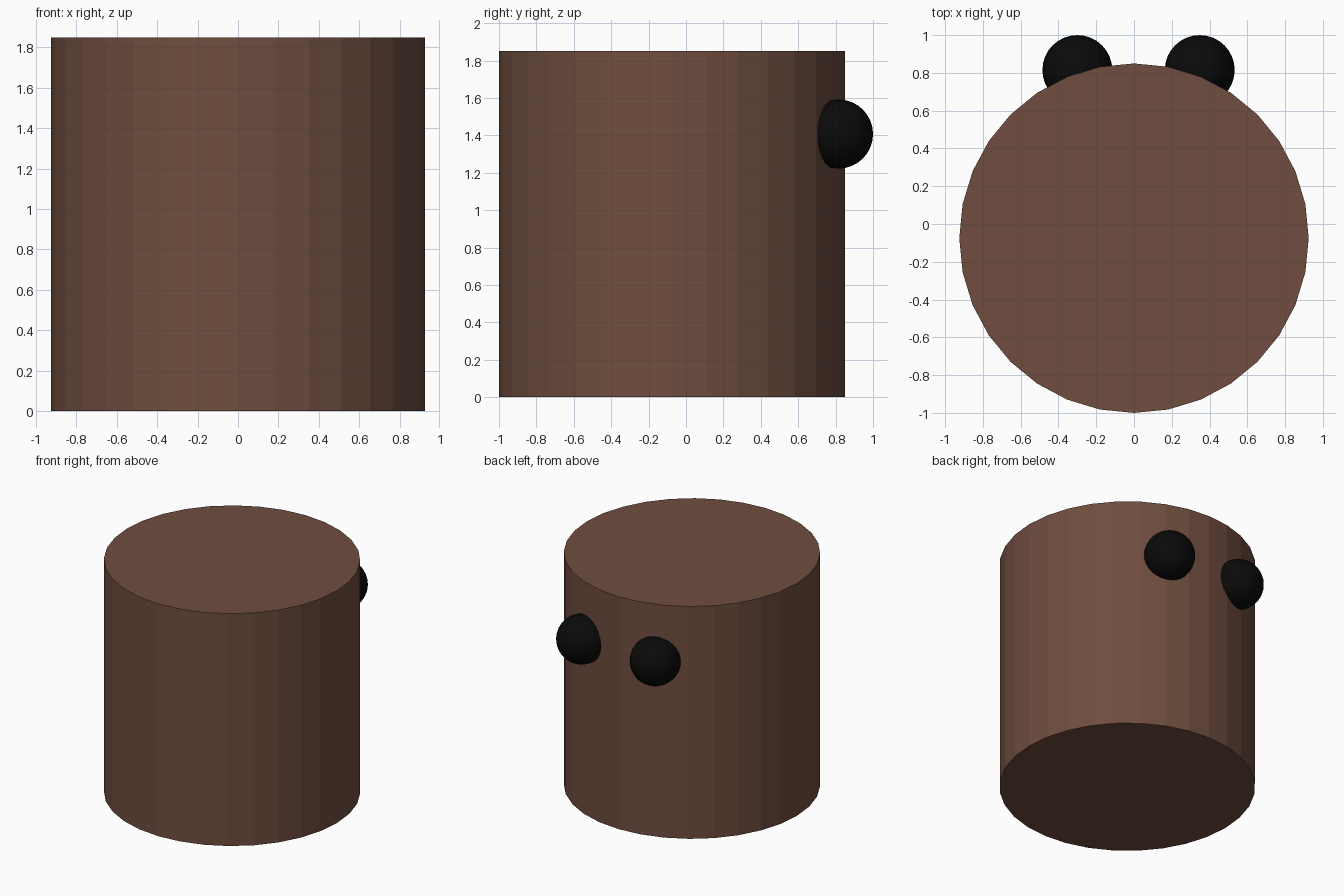
import bpy

if "Cube" in bpy.data.objects:
    bpy.data.objects.remove(bpy.data.objects["Cube"])


def material(name, rgb):
    m = bpy.data.materials.new(name)
    m.diffuse_color = (*rgb, 1.0)
    m.use_nodes = True
    m.node_tree.nodes["Principled BSDF"].inputs["Base Color"].default_value = m.diffuse_color
    return m


brown = material("brown", (0.16, 0.075, 0.05))
black = material("black", (0.003, 0.003, 0.003))

# Faceted cylindrical body
bpy.ops.mesh.primitive_cylinder_add(vertices=32, radius=0.925, depth=1.85,
                                    location=(0, -0.075, 0.925))
body = bpy.context.object
body.name = "body"
body.data.materials.append(brown)

# Two round eyes sunk into the back of the body
for name, x in (("left_eye", -0.30), ("right_eye", 0.348)):
    bpy.ops.mesh.primitive_uv_sphere_add(segments=32, ring_count=16, radius=0.185,
                                         location=(x, 0.815, 1.407))
    eye = bpy.context.object
    eye.name = name
    eye.data.materials.append(black)
    bpy.ops.object.shade_smooth()
